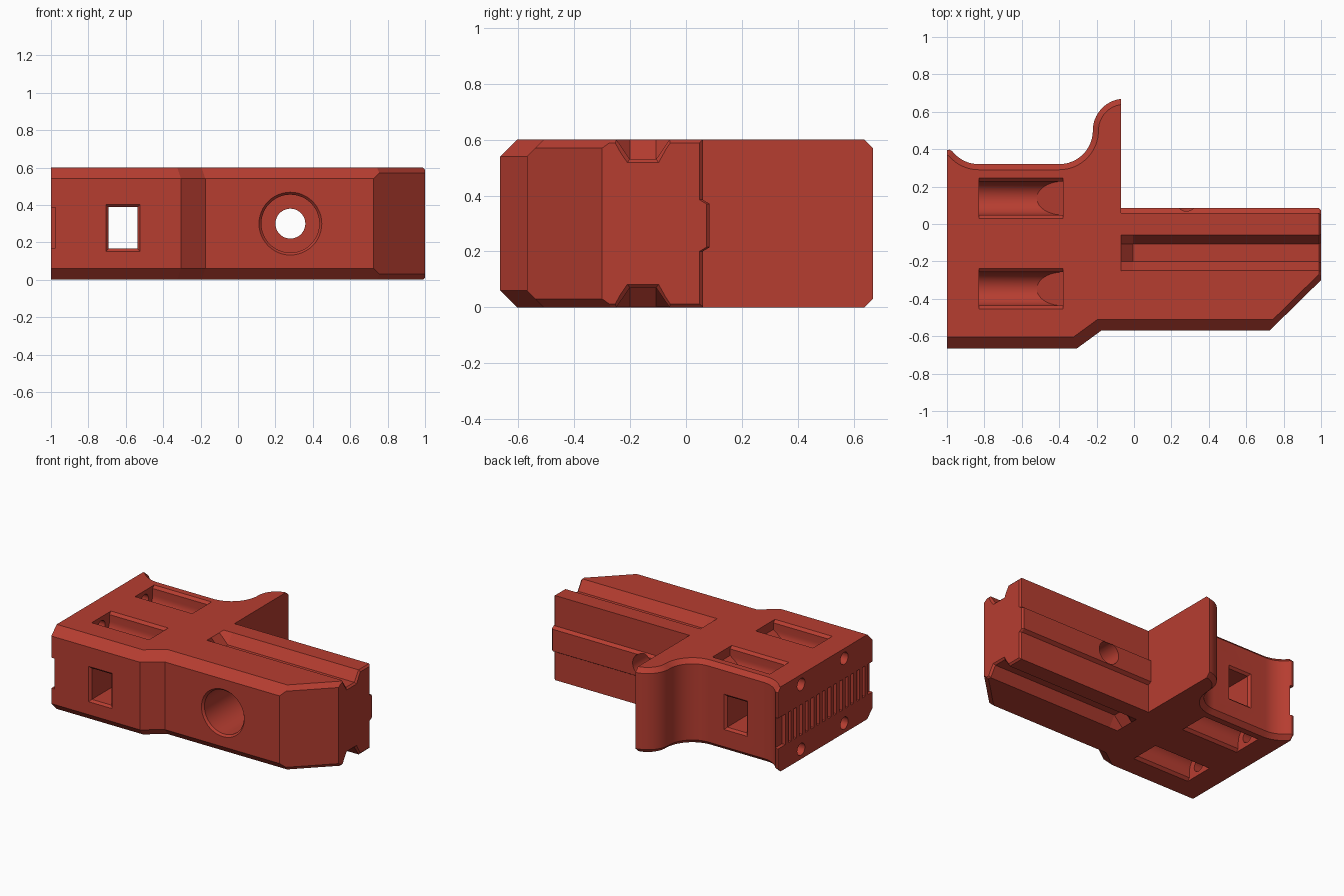
import bpy, bmesh, math
from mathutils import Vector

if "Cube" in bpy.data.objects:
    bpy.data.objects.remove(bpy.data.objects["Cube"])

H = 0.6  # body height
red = bpy.data.materials.new("brick red")
red.diffuse_color = (0.47, 0.047, 0.03, 1)
red.use_nodes = True
red.node_tree.nodes["Principled BSDF"].inputs["Base Color"].default_value = red.diffuse_color


def loft(name, sections, cut=None):
    """Solid through matching loops of points, optionally trimmed by a plane."""
    bm = bmesh.new()
    loops = [[bm.verts.new(p) for p in s] for s in sections]
    n = len(loops[0])
    for a, b in zip(loops, loops[1:]):
        for i in range(n):
            j = (i + 1) % n
            bm.faces.new((a[i], a[j], b[j], b[i]))
    bm.faces.new(loops[0][::-1])
    bm.faces.new(loops[-1])
    if cut:
        res = bmesh.ops.bisect_plane(bm, geom=bm.verts[:] + bm.edges[:] + bm.faces[:],
                                     plane_co=cut[0], plane_no=cut[1], clear_outer=True)
        edges = [e for e in res["geom_cut"] if isinstance(e, bmesh.types.BMEdge)]
        bmesh.ops.holes_fill(bm, edges=edges)
    bmesh.ops.recalc_face_normals(bm, faces=bm.faces[:])
    me = bpy.data.meshes.new(name)
    bm.to_mesh(me)
    bm.free()
    me.materials.append(red)
    ob = bpy.data.objects.new(name, me)
    bpy.context.collection.objects.link(ob)
    return ob


def box(name, x0, x1, y0, y1, z0, z1):
    return loft(name, [[(x0, y0, z), (x1, y0, z), (x1, y1, z), (x0, y1, z)] for z in (z0, z1)])


def turned(name, axis, centre, stations, n=40):
    """Round solid along x or y; stations are (position, radius)."""
    out = []
    for t, r in stations:
        ring = []
        for i in range(n):
            a = 2 * math.pi * i / n
            u, z = centre[0] + r * math.cos(a), centre[1] + r * math.sin(a)
            ring.append((t, u, z) if axis == "x" else (u, t, z))
        out.append(ring)
    return loft(name, out)


def combine(target, tool, op):
    bpy.context.view_layer.objects.active = target
    m = target.modifiers.new(op, "BOOLEAN")
    m.operation, m.solver, m.object = op, "EXACT", tool
    bpy.ops.object.modifier_apply(modifier=m.name)
    bpy.data.objects.remove(tool, do_unlink=True)


def arc(cx, cy, r, a0, a1, c, n=16):
    out = []
    for i in range(n + 1):
        a = math.radians(a0 + (a1 - a0) * i / n)
        out.append((cx + r * math.cos(a), cy + r * math.sin(a), c))
    return out


# Body outline: x, y, chamfer size of the edge that follows
outline = [(-1, -.665, .06), (-.305, -.665, .06), (-.175, -.57, .06), (.725, -.57, .03),
           (1, -.3, .012), (1, .048, .004), (.988, .06, 0), (-.07, .06, 0)]
outline += arc(-.05, .5, .17, 97, 180, .03)
outline += arc(-.4, .5, .18, 0, -90, .03)[1:]
outline += arc(-.83, .5, .18, -90, -142, .03, 10)
outline += [(-.985, .397, .03), (-1, .395, 0)]


def inset(d):
    """Outline at depth d from the top or bottom, drawn in by the chamfers."""
    n, out = len(outline), []
    for i in range(n):
        p, q, s = (Vector(outline[k % n][:2]) for k in (i - 1, i, i + 1))
        e1, e2 = (q - p).normalized(), (s - q).normalized()
        n1, n2 = Vector((-e1.y, e1.x)), Vector((-e2.y, e2.x))
        d1, d2 = max(0, outline[i - 1][2] - d), max(0, outline[i][2] - d)
        det = n1.x * n2.y - n1.y * n2.x
        if abs(det) < .2:
            m = (n1 + n2).normalized()
            v = m * (d1 + d2) / 2 / m.dot(n1)
        else:
            v = Vector((d1 * n2.y - d2 * n1.y, n1.x * d2 - n2.x * d1)) / det
        out.append(q + v)
    return out


depths = [0, .004, .012, .03, .06]
layers = [(d, d) for d in depths] + [(H - d, d) for d in reversed(depths)]
body = loft("clamp_body", [[(p.x, p.y, z) for p in inset(d)] for z, d in layers])

# Raised guide rib along the back of the arm
rib = [(.04, .2), (.06, .2), (.085, .215), (.085, .37), (.06, .385), (.04, .385)]
combine(body, loft("guide_rib", [[(x, y - k, z) for y, z in rib]
                                 for x, k in ((-.09, 0), (.988, 0), (1, .012))]), "UNION")

for side in (0, 1):
    def zf(z):
        return z if side else H - z

    # Dovetail groove along the arm, with a sloped inner end
    secs = []
    for x, top, low, dep in ((-.07, .095, .047, 0), (-.005, .095, .047, .07),
                             (.988, .095, .047, .07), (1.012, .117, .065, .094)):
        if dep == 0:
            loop = [(x, -.25, .7), (x, -.25, .6), (x, -.2, .5999), (x, -.108, .5999),
                    (x, -.06, .6), (x, -.06, .7)]
        else:
            c = -.154
            loop = [(x, c - top, .7), (x, c - top, .6), (x, c - low, .6 - dep),
                    (x, c + low, .6 - dep), (x, c + top, .6), (x, c + top, .7)]
        secs.append([(a, b, zf(z)) for a, b, z in loop])
    combine(body, loft("groove_cutter", secs), "DIFFERENCE")

    for yc in (.138, -.347):
        # Screw pocket: round floor, flared rim, ramp at the inner end
        prof = [(-.108, .7), (-.108, .6), (-.09, .582)]
        prof += [(x, y) for x, y, _ in arc(0, .535, .09, 180, 360, 0, 20)]
        prof += [(.09, .582), (.108, .6), (.108, .7)]
        ramp = ((-.38, yc, zf(.535)), (.09, 0, -.14 if side else .14))
        combine(body, loft("pocket_cutter", [[(x, yc + y, zf(z)) for y, z in prof]
                                             for x in (-.83, -.38)], ramp), "DIFFERENCE")
        # Screw hole out to the left face
        combine(body, turned("screw_cutter", "x", (yc, zf(.53)),
                             [(-1.02, .043), (-.8, .043)], 24), "DIFFERENCE")

# Counterbored bolt hole through the arm
combine(body, turned("bolt_cutter", "y", (.28, .3),
                     [(-.6, .185), (-.57, .168), (-.555, .155), (-.2, .155),
                      (-.2, .08), (.12, .08)], 48), "DIFFERENCE")

# Rectangular strap channel through the block, flared at both mouths
secs = []
for y, g in ((-.68, .03), (-.65, 0), (.305, 0), (.335, .03)):
    secs.append([(-.692 - g, y, .167 - g), (-.538 + g, y, .167 - g),
                 (-.538 + g, y, .388 + g), (-.692 - g, y, .388 + g)])
combine(body, loft("channel_cutter", secs), "DIFFERENCE")

# Recessed grip strip on the left face, with upright teeth
combine(body, box("strip_cutter", -1.05, -.975, -.8, .6, .17, .387), "DIFFERENCE")
for i in range(15):
    y = -.615 + i * .064
    combine(body, box("grip_tooth", -1, -.965, y, y + .034, .16, .397), "UNION")

bpy.ops.object.select_all(action="DESELECT")
body.select_set(True)
bpy.context.view_layer.objects.active = body
bpy.ops.object.shade_smooth_by_angle(angle=math.radians(25))
